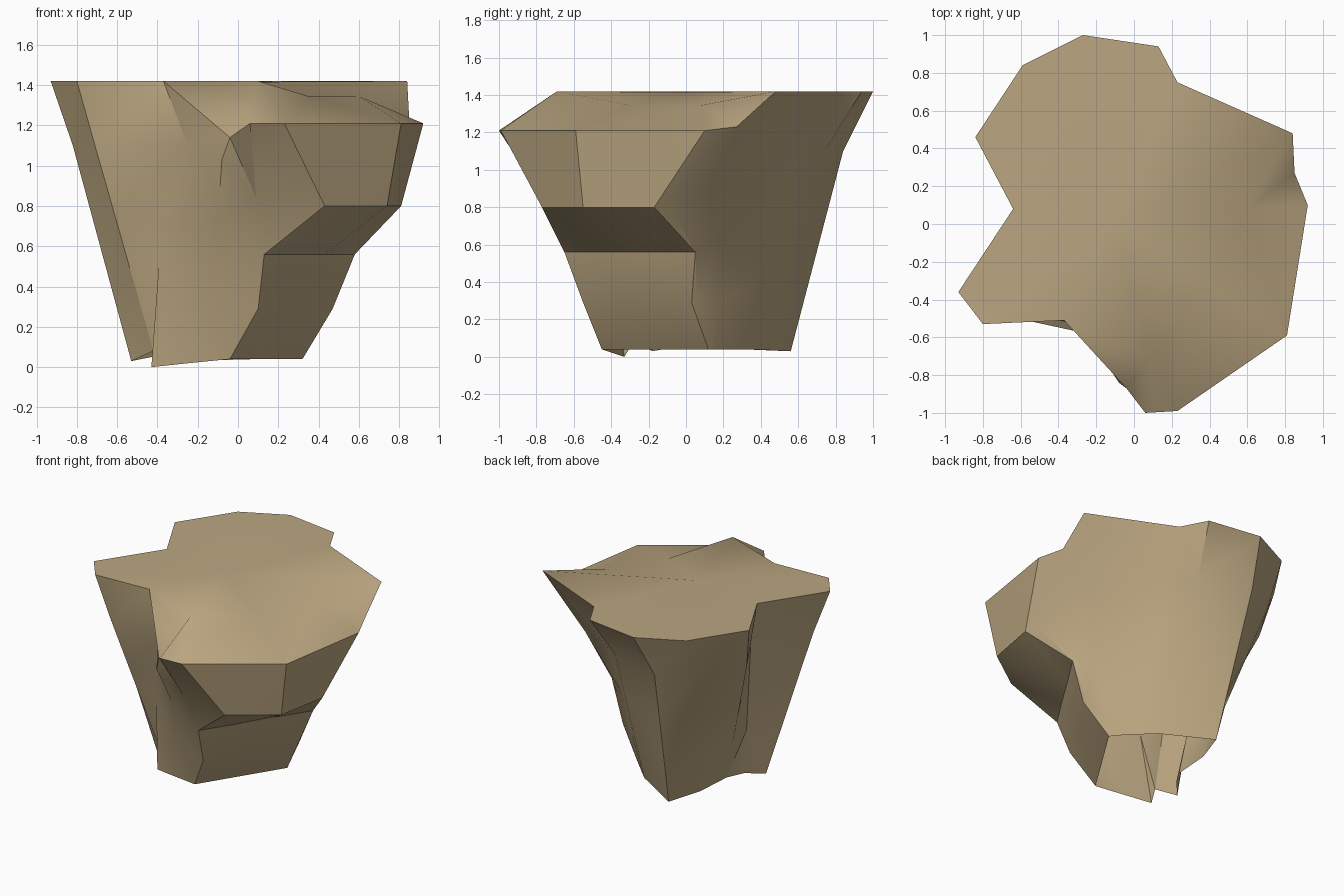
import bpy, bmesh
from mathutils import Vector

# Ridges running down the rock, each from the rim to the foot.
# Front and right: five stations each (rim, overhang, ledge, shelf, foot)
front = [
    [(-.37, -.51, 1.42), (-.25, -.58, 1.10), (-.36, -.44, .70), (-.39, -.40, .55), (-.43, -.33, 0)],
    [(-.04, -.87, 1.14), (-.08, -.84, 1.03), (-.10, -.64, .72), (-.15, -.52, .42), (-.24, -.39, .02)],
    [(.06, -1.0, 1.21), (.09, -.76, .84), (.13, -.65, .56), (.10, -.55, .29), (-.04, -.45, .04)],
    [(.23, -.99, 1.21), (.43, -.77, .80), (.28, -.42, .56), (.22, -.35, .29), (.08, -.26, .04)],
    [(.81, -.59, 1.21), (.74, -.55, .80), (.43, -.18, .56), (.35, -.16, .29), (.20, -.07, .04)],
    [(.92, .10, 1.21), (.81, -.17, .80), (.58, .05, .56), (.47, .03, .29), (.32, .12, .04)],
    [(.85, .27, 1.23), (.80, -.10, .84), (.56, .07, .57), (.46, .06, .29), (.31, .13, .04)],
    [(.84, .48, 1.42), (.62, .29, .95), (.49, .17, .60), (.40, .17, .29), (.29, .16, .04)],
]
# Back and left: three stations each (rim, shoulder, foot)
back = [
    [(.23, .75, 1.42), (.21, .60, 1.05), (.20, .25, .04)],
    [(.13, .94, 1.42), (.06, .74, 1.10), (.09, .36, .04)],
    [(-.27, 1.0, 1.42), (-.33, .84, 1.10), (-.25, .56, .03)],
    [(-.59, .84, 1.42), (-.58, .70, 1.10), (-.34, .32, .04)],
    [(-.84, .46, 1.42), (-.77, .39, 1.10), (-.36, .04, .04)],
    [(-.64, .08, 1.42), (-.58, .07, 1.10), (-.43, -.07, .05)],
    [(-.93, -.36, 1.42), (-.82, -.32, 1.10), (-.53, -.18, .03)],
    [(-.80, -.53, 1.42), (-.71, -.48, 1.10), (-.42, -.28, .08)],
]


def expand(ridge):
    """Fill a straight lower ridge so it has five stations."""
    top, mid, foot = (Vector(p) for p in ridge)
    return [top, mid, mid.lerp(foot, 1 / 3), mid.lerp(foot, 2 / 3), foot]


bm = bmesh.new()
cols = [[bm.verts.new(p) for p in r] for r in front + [expand(r) for r in back]]
n = len(cols)

# Side walls between neighbouring ridges; the foot stays open
for i in range(n):
    a, b = cols[i], cols[(i + 1) % n]
    for k in range(4):
        bm.faces.new((a[k], a[k + 1], b[k + 1], b[k]))

# Top: sloping front lip, then the plateau behind it
J, S, I, H, G, F, E, D = (c[0] for c in cols[:8])
P, Q, R = (bm.verts.new(p) for p in ((.10, -.69, 1.42), (.35, -.30, 1.345), (.60, .08, 1.345)))
for f in ((J, S, P), (S, I, P), (I, H, P), (H, Q, P), (H, G, Q),
          (G, R, Q), (G, F, R), (F, E, R), (E, D, R)):
    bm.faces.new(f)
rim = [c[0] for c in cols[7:]] + [J, P, Q, R]
mid = bm.verts.new((-.1, 0, 1.415))
for i in range(len(rim)):
    bm.faces.new((mid, rim[i], rim[(i + 1) % len(rim)]))

# Smooth shading, sharp at ridges and rim but soft across the whole top
bmesh.ops.triangulate(bm, faces=[f for f in bm.faces if len(f.verts) > 3])
bm.normal_update()
for f in bm.faces:
    f.smooth = True
for e in bm.edges:
    if len(e.link_faces) == 2:
        on_top = all(f.normal.z > .2 for f in e.link_faces)
        e.smooth = on_top or e.calc_face_angle(0) < .5

mesh = bpy.data.meshes.new("cliff_rock")
bm.to_mesh(mesh)
bm.free()
mat = bpy.data.materials.new("sandstone tan")
mat.diffuse_color = (.50, .385, .22, 1)
mesh.materials.append(mat)
bpy.context.collection.objects.link(bpy.data.objects.new("cliff_rock", mesh))
